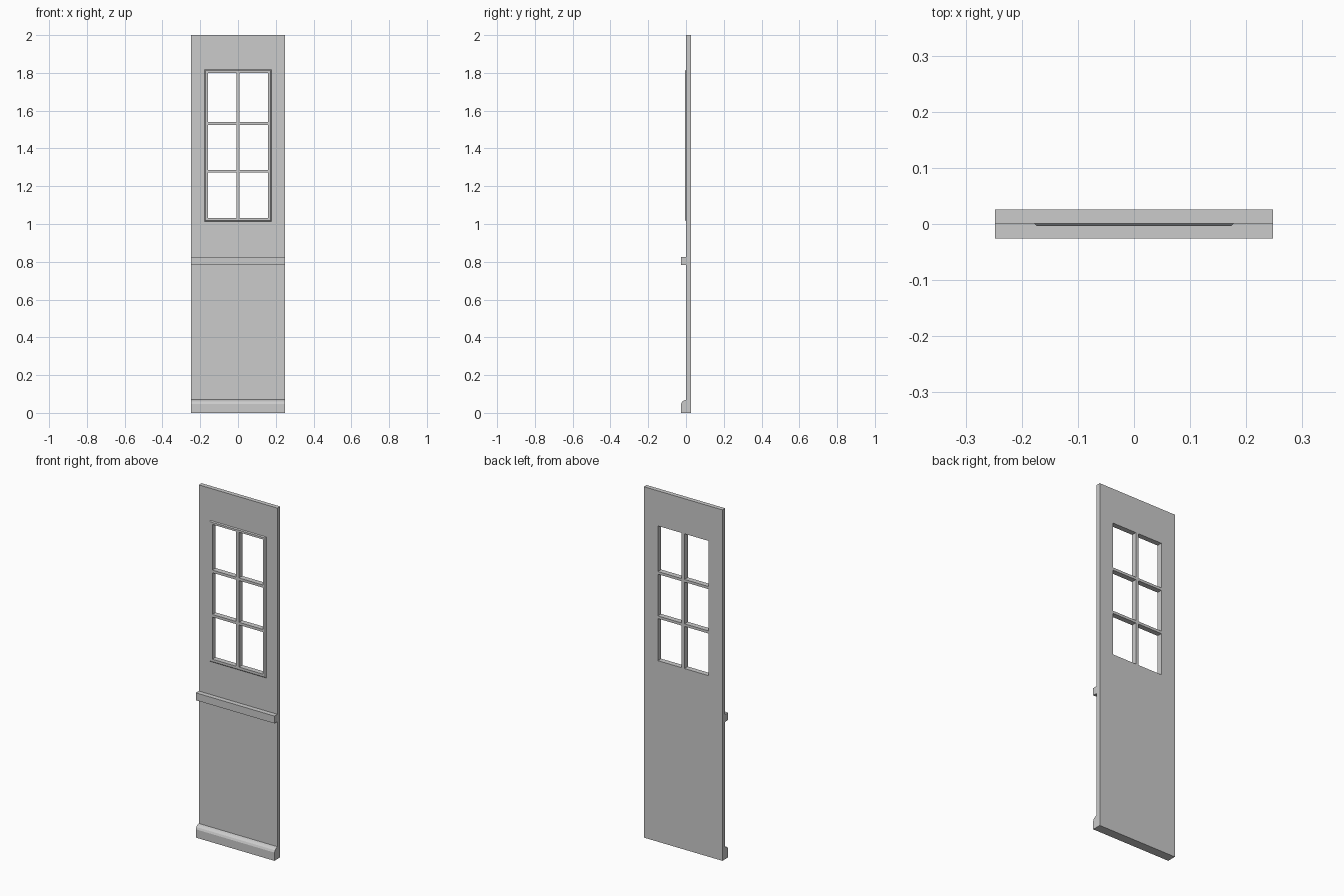
import bpy, bmesh

if "Cube" in bpy.data.objects:
    bpy.data.objects.remove(bpy.data.objects["Cube"])

HALF_W = 0.248
Y_FACE, Y_BACK, Y_TRIM, Y_RAIL = 0.001, 0.026, -0.004, -0.026
# Glazing grid: edges of the six openings
X_OPEN = [-0.159, -0.009, 0.009, 0.159]
Z_OPEN = [1.032, 1.272, 1.287, 1.525, 1.54, 1.80]


def finish(name, bm):
    bmesh.ops.recalc_face_normals(bm, faces=bm.faces)
    mesh = bpy.data.meshes.new(name)
    bm.to_mesh(mesh)
    bm.free()
    obj = bpy.data.objects.new(name, mesh)
    bpy.context.collection.objects.link(obj)
    return obj


def pierced_plate(name, half_w, z0, z1, y_front, y_back, taper=0.0):
    """Plate with the six window openings; taper slopes its outer rim."""
    xs = [-half_w] + X_OPEN + [half_w]
    zs = [z0] + Z_OPEN + [z1]
    nx, nz = len(xs) - 1, len(zs) - 1
    bm = bmesh.new()

    def layer(y, inset):
        result = {}
        for i, x in enumerate(xs):
            for j, z in enumerate(zs):
                x2 = x + inset * ((i == 0) - (i == nx))
                z2 = z + inset * ((j == 0) - (j == nz))
                result[i, j] = bm.verts.new((x2, y, z2))
        return result

    def solid(i, j):
        inside = 0 <= i < nx and 0 <= j < nz
        return inside and not (i % 2 == 1 and j % 2 == 1)

    front, back = layer(y_front, taper), layer(y_back, 0.0)
    for i in range(nx):
        for j in range(nz):
            if not solid(i, j):
                continue
            ring = [(i, j), (i + 1, j), (i + 1, j + 1), (i, j + 1)]
            for side in (front, back):
                bm.faces.new([side[k] for k in ring])
            # Walls wherever the neighbouring cell is empty
            steps = [(0, -1), (1, 0), (0, 1), (-1, 0)]
            for n, (di, dj) in enumerate(steps):
                if not solid(i + di, j + dj):
                    a, b = ring[n], ring[(n + 1) % 4]
                    bm.faces.new([front[a], front[b], back[b], back[a]])
    return finish(name, bm)


def moulding(name, profile):
    """Sweep a (y, z) profile across the door width."""
    bm = bmesh.new()
    left, right = [[bm.verts.new((x, y, z)) for y, z in profile]
                   for x in (-HALF_W, HALF_W)]
    bm.faces.new(left)
    bm.faces.new(right)
    n = len(profile)
    for k in range(n):
        m = (k + 1) % n
        bm.faces.new([left[k], left[m], right[m], right[k]])
    return finish(name, bm)


# Door slab with glazing bars
pierced_plate("door_panel", HALF_W, 0.0, 2.0, Y_FACE, Y_BACK)

# Thin raised surround with sloping rim
pierced_plate("window_surround", 0.178, 1.013, 1.817, Y_TRIM, Y_FACE, 0.005)

# Middle rail
moulding("middle_rail", [(Y_FACE, 0.783), (Y_RAIL, 0.783),
                         (Y_RAIL, 0.825), (Y_FACE, 0.825)])

# Weather board at the foot, with rounded top
moulding("weather_board", [(Y_FACE, 0.0), (Y_RAIL, 0.0), (Y_RAIL, 0.047),
                           (-0.021, 0.058), (-0.012, 0.066), (Y_FACE, 0.070)])
